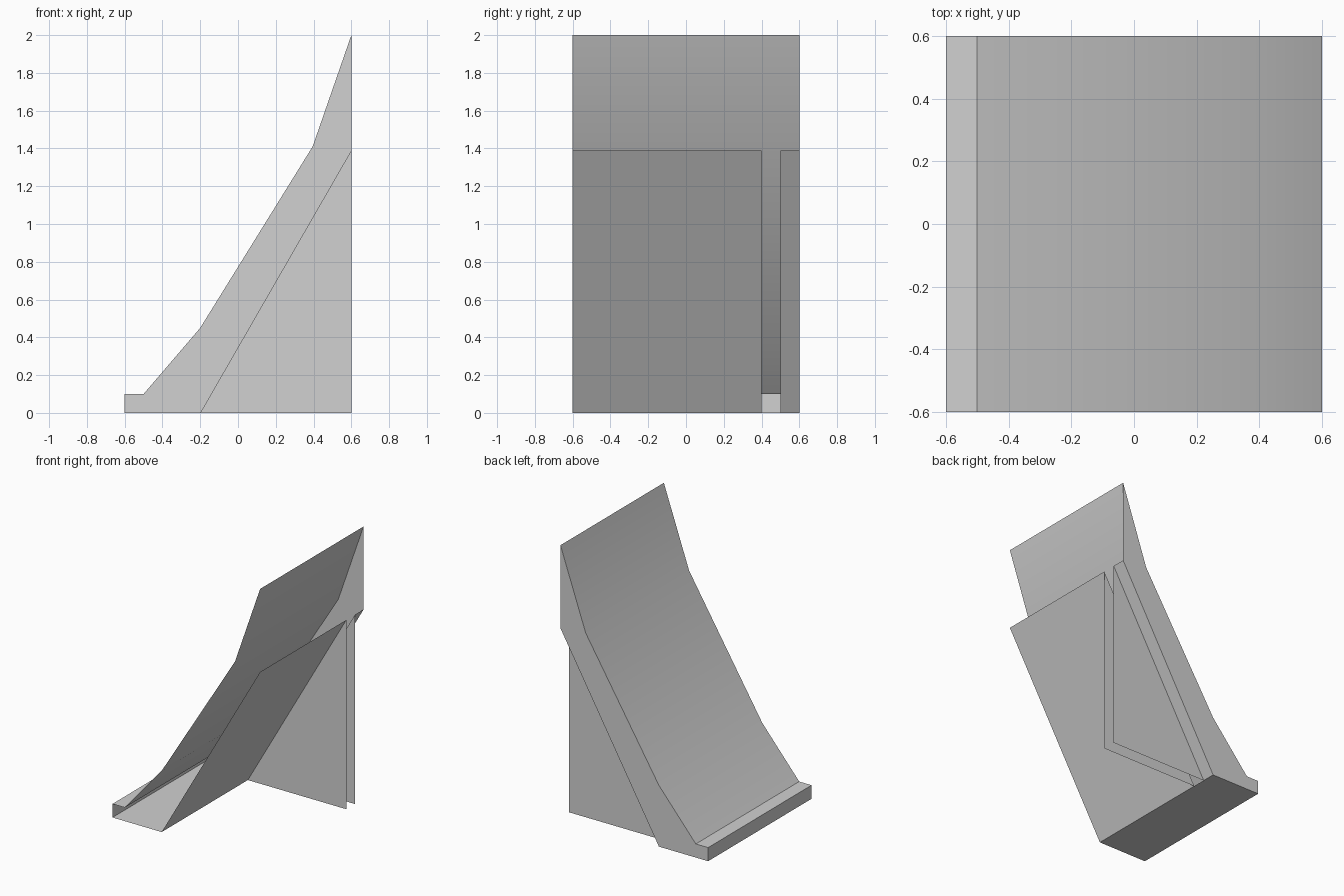
import bpy
import math

cube = bpy.data.objects.get("Cube")
if cube:
    bpy.data.objects.remove(cube, do_unlink=True)

# Single plain grey
grey = bpy.data.materials.new("plain_grey")
grey.use_nodes = True
colour = (0.64, 0.64, 0.64, 1)
grey.diffuse_color = colour
grey.node_tree.nodes["Principled BSDF"].inputs["Base Color"].default_value = colour


def add_part(name, verts, faces):
    mesh = bpy.data.meshes.new(name)
    mesh.from_pydata(verts, [], faces)
    mesh.materials.append(grey)
    obj = bpy.data.objects.new(name, mesh)
    bpy.context.collection.objects.link(obj)
    return obj


def sheet(name, path, y0, y1):
    """Sweep an open (x, z) path along y."""
    n = len(path)
    verts = [(x, y, z) for y in (y0, y1) for x, z in path]
    faces = [(i, i + 1, n + i + 1, n + i) for i in range(n - 1)]
    return add_part(name, verts, faces)


def panel(name, outline, y, facing_back=True):
    """Upright flat panel from an (x, z) outline."""
    points = outline if facing_back else outline[::-1]
    return add_part(name, [(x, y, z) for x, z in points], [range(len(points))])


HALF = 0.6            # half the width and depth
FIN = (0.4, 0.5)      # the two walls of the support fin
HEEL = (-0.2, 0)
SHOULDER = (HALF, 1.39)

# Ramp skin: base, front lip and the bent slope
profile = [HEEL, (-HALF, 0), (-HALF, 0.1), (-0.5, 0.1),
           (-0.2, 0.45), (0.395, 1.41), (HALF, 2)]
ramp = sheet("ramp_skin", profile, -HALF, HALF)
bpy.ops.object.select_all(action="DESELECT")
ramp.select_set(True)
bpy.context.view_layer.objects.active = ramp
bpy.ops.object.shade_smooth_by_angle(angle=math.radians(30))

# Sloping underside, left open between the fin walls
sheet("underside_wide", [SHOULDER, HEEL], -HALF, FIN[0])
sheet("underside_narrow", [SHOULDER, HEEL], FIN[1], HALF)

# Closed cheek at the back; the opposite side stays open
panel("back_cheek", profile + [SHOULDER], HALF)

# Triangular walls of the hollow support fin
triangle = [HEEL, SHOULDER, (HALF, 0)]
panel("fin_inner_wall", triangle, FIN[0], facing_back=False)
panel("fin_outer_wall", triangle, FIN[1])
